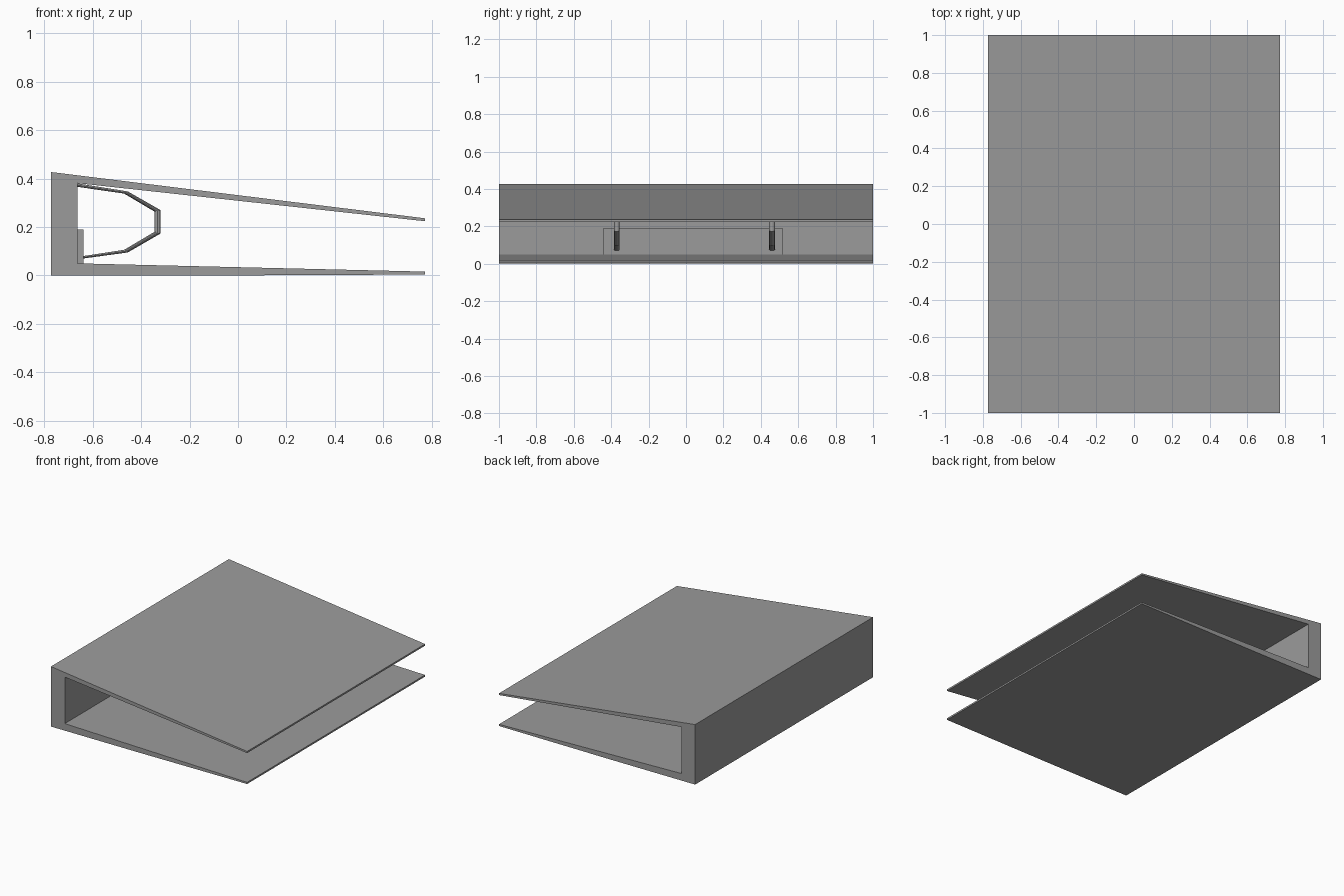
import bpy, bmesh, math

cube = bpy.data.objects.get("Cube")
if cube:
    bpy.data.objects.remove(cube, do_unlink=True)

grey = bpy.data.materials.new("mid_grey")
grey.use_nodes = True
grey.diffuse_color = (0.33, 0.33, 0.33, 1)
grey.node_tree.nodes["Principled BSDF"].inputs["Base Color"].default_value = grey.diffuse_color


def finish(bm, name):
    bmesh.ops.recalc_face_normals(bm, faces=bm.faces)
    mesh = bpy.data.meshes.new(name)
    bm.to_mesh(mesh)
    bm.free()
    mesh.materials.append(grey)
    obj = bpy.data.objects.new(name, mesh)
    bpy.context.collection.objects.link(obj)
    return obj


def extrude_profile(name, points, y0, y1):
    """Closed x-z profile pushed along y."""
    bm = bmesh.new()
    face = bm.faces.new([bm.verts.new((x, y0, z)) for x, z in points])
    moved = bmesh.ops.extrude_face_region(bm, geom=[face])["geom"]
    verts = [g for g in moved if isinstance(g, bmesh.types.BMVert)]
    bmesh.ops.translate(bm, verts=verts, vec=(0, y1 - y0, 0))
    return finish(bm, name)


def ring(name, outer, inner, y, half_width, sides=12):
    """Bent rod whose oval sections span an outer and an inner path."""
    bm = bmesh.new()
    loops = []
    for (ox, oz), (ix, iz) in zip(outer, inner):
        loop = []
        for k in range(sides):
            a = math.tau * k / sides
            t = (1 + math.cos(a)) / 2
            loop.append(bm.verts.new((ix + (ox - ix) * t,
                                      y + half_width * math.sin(a),
                                      iz + (oz - iz) * t)))
        loops.append(loop)
    for a, b in zip(loops, loops[1:]):
        for k in range(sides):
            n = (k + 1) % sides
            bm.faces.new((a[k], a[n], b[n], b[k]))
    bm.faces.new(loops[0])
    bm.faces.new(loops[-1])
    return finish(bm, name)


# Folded cover: spine with two tapering boards
extrude_profile("cover", [
    (-0.772, 0), (-0.1, 0), (0.772, 0.004), (0.772, 0.016), (-0.663, 0.05),
    (-0.663, 0.381), (0.772, 0.224), (0.772, 0.236), (-0.772, 0.427)], -1, 1)

# Mounting plate on the inside of the spine
extrude_profile("ring_plate", [
    (-0.663, 0.05), (-0.638, 0.05), (-0.638, 0.19), (-0.663, 0.19)], -0.44, 0.515)

# Two binder rings
outer_path = [(-0.64, 0.07), (-0.455, 0.095), (-0.32, 0.173),
              (-0.32, 0.27), (-0.455, 0.347), (-0.663, 0.38)]
inner_path = [(-0.64, 0.08), (-0.47, 0.106), (-0.345, 0.18),
              (-0.345, 0.264), (-0.47, 0.338), (-0.663, 0.366)]
for label, y in (("front_ring", -0.37), ("back_ring", 0.46)):
    ring(label, outer_path, inner_path, y, 0.015)
